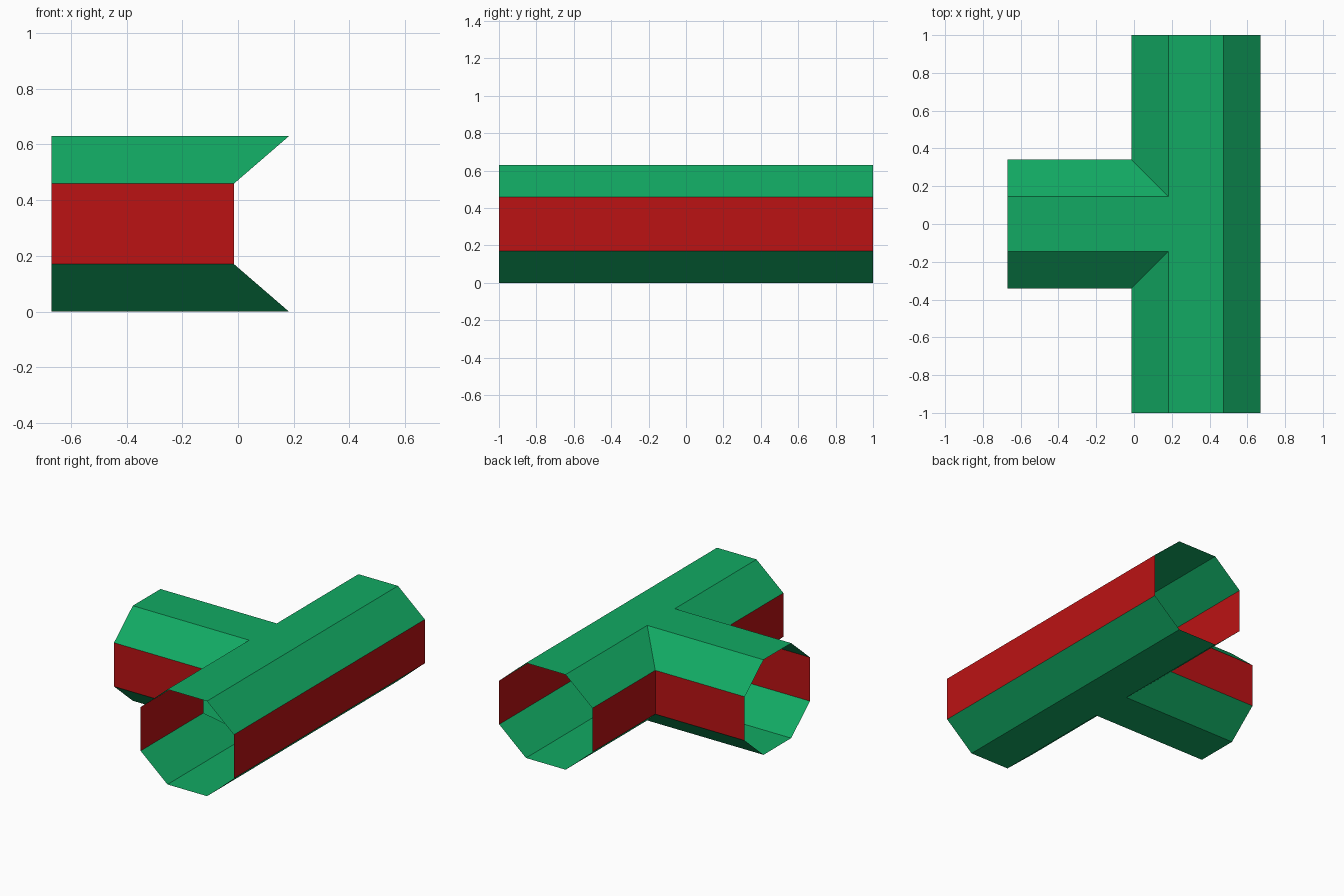
import bpy
import bmesh
from mathutils import Vector

cube = bpy.data.objects.get("Cube")
if cube:
    bpy.data.objects.remove(cube, do_unlink=True)

AXIS_X = 0.328           # centre line of the long tube
HALF_W, HALF_H = 0.342, 0.315
FLAT = 0.145             # half length of the flat sides
MID_Z = HALF_H
LEFT_END = -0.67


def make_material(name, rgb):
    mat = bpy.data.materials.new(name)
    mat.use_nodes = True
    colour = (*rgb, 1.0)
    mat.diffuse_color = colour
    bsdf = next(n for n in mat.node_tree.nodes if n.type == 'BSDF_PRINCIPLED')
    bsdf.inputs["Base Color"].default_value = colour
    return mat


green = make_material("green", (0.006, 0.40, 0.125))
red = make_material("red", (0.50, 0.006, 0.007))


def build_shell(name, start, end, closed, axis_point):
    """Open sheet between two matching outlines, mirrored front to back."""
    bm = bmesh.new()
    a = [bm.verts.new(p) for p in start]
    b = [bm.verts.new(p) for p in end]
    count = len(a)
    for i in range(count if closed else count - 1):
        j = (i + 1) % count
        bm.faces.new((a[i], a[j], b[j], b[i]))
    for f in bm.faces:
        f.normal_update()
        if f.normal.dot(f.calc_center_median() - axis_point(f)) < 0:
            f.normal_flip()
        # upright walls are red, all others green
        f.material_index = int(abs(f.normal.z) < 0.1)
    mesh = bpy.data.meshes.new(name)
    bm.to_mesh(mesh)
    bm.free()
    mesh.materials.append(green)
    mesh.materials.append(red)
    obj = bpy.data.objects.new(name, mesh)
    bpy.context.collection.objects.link(obj)
    mirror = obj.modifiers.new("front_to_back", 'MIRROR')
    mirror.use_axis = (False, True, False)
    mirror.use_clip = True
    mirror.merge_threshold = 0.0005
    return obj


# Eight-sided section as (sideways, height) offsets
half = [(-FLAT, HALF_H), (-HALF_W, FLAT), (-HALF_W, -FLAT), (-FLAT, -HALF_H)]
section = half + [(-w, h) for w, h in reversed(half)]

# Long tube: open at the end, mitred on the side where the branch joins
tube_end = [Vector((AXIS_X + w, -1, MID_Z + h)) for w, h in section]
tube_mid = [Vector((AXIS_X + w, min(w, 0), MID_Z + h)) for w, h in section]
build_shell("long_tube", tube_end, tube_mid, True,
            lambda f: Vector((AXIS_X, f.calc_center_median().y, MID_Z)))

# Side branch: half section, closed along the middle by the mirror
outer = [Vector((LEFT_END, w, MID_Z + h)) for w, h in half]
inner = [Vector((AXIS_X + w, w, MID_Z + h)) for w, h in half]
outer = [Vector((LEFT_END, 0, MID_Z + HALF_H)), *outer,
         Vector((LEFT_END, 0, MID_Z - HALF_H))]
inner = [Vector((AXIS_X + FLAT, 0, MID_Z + HALF_H)), *inner,
         Vector((AXIS_X + FLAT, 0, MID_Z - HALF_H))]
build_shell("side_branch", outer, inner, False,
            lambda f: Vector((f.calc_center_median().x, 0, MID_Z)))
